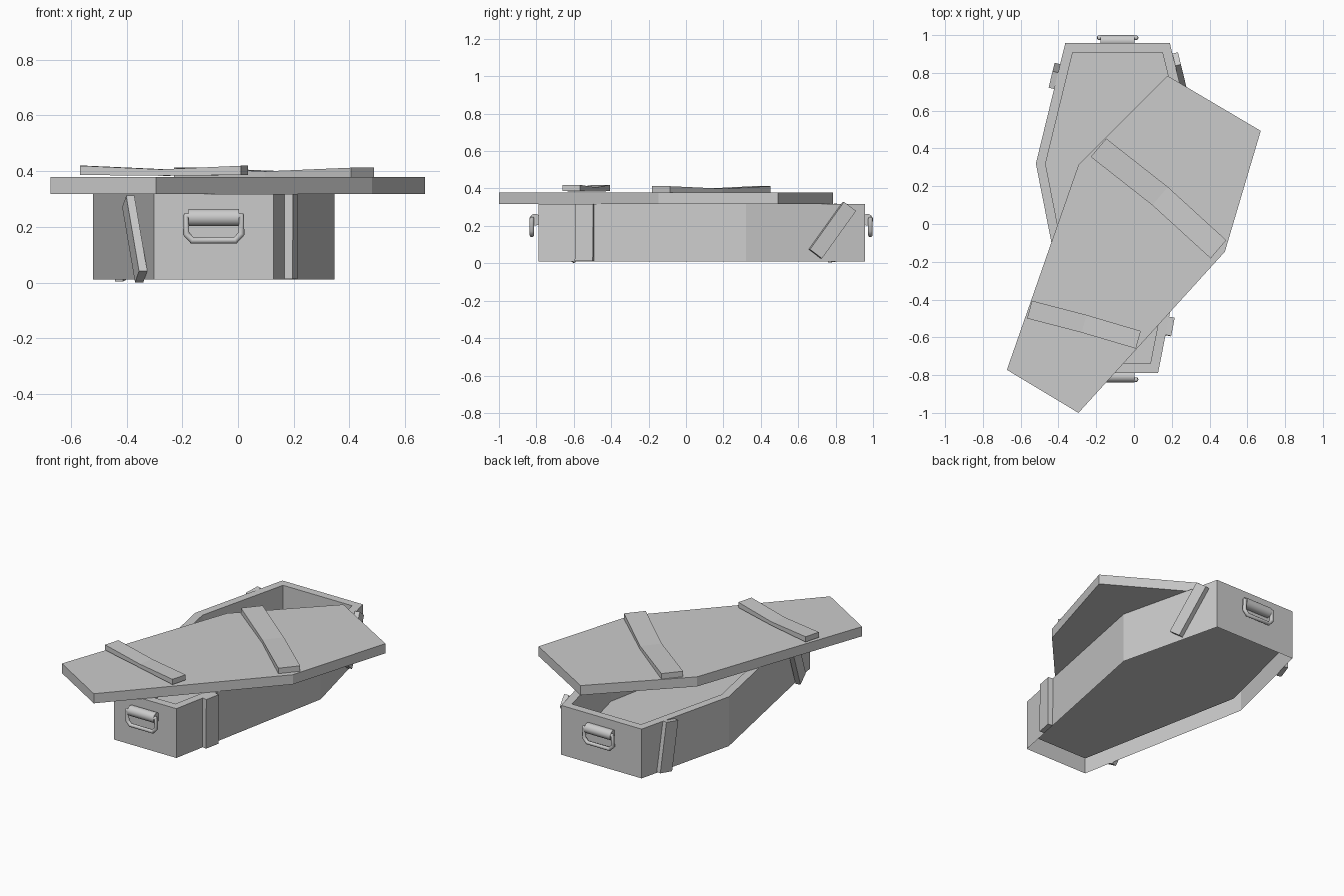
import bpy, bmesh, math
from mathutils import Vector

cube = bpy.data.objects.get("Cube")
if cube:
    bpy.data.objects.remove(cube, do_unlink=True)

grey = bpy.data.materials.new("plain grey")
grey.use_nodes = True
grey.diffuse_color = (0.6, 0.6, 0.6, 1)
grey.node_tree.nodes["Principled BSDF"].inputs["Base Color"].default_value = (0.6, 0.6, 0.6, 1)


def finish(name, bm):
    bmesh.ops.recalc_face_normals(bm, faces=bm.faces)
    mesh = bpy.data.meshes.new(name)
    bm.to_mesh(mesh)
    bm.free()
    mesh.materials.append(grey)
    obj = bpy.data.objects.new(name, mesh)
    bpy.context.collection.objects.link(obj)
    return obj


def smooth(obj):
    bpy.ops.object.select_all(action='DESELECT')
    obj.select_set(True)
    bpy.context.view_layer.objects.active = obj
    bpy.ops.object.shade_smooth_by_angle(angle=math.radians(60))


def plank(name, points, normal, width, thicks):
    """Board swept through points, its underside resting on them."""
    points = [Vector(p) for p in points]
    normal = Vector(normal).normalized()
    side = (points[-1] - points[0]).cross(normal).normalized() * width / 2
    bm = bmesh.new()
    rings = [[bm.verts.new(p + o) for o in
              (-side, side, side + normal * t, -side + normal * t)]
             for p, t in zip(points, thicks)]
    for a, b in zip(rings, rings[1:]):
        for i in range(4):
            j = (i + 1) % 4
            bm.faces.new((a[i], a[j], b[j], b[i]))
    bm.faces.new(rings[0])
    bm.faces.new(rings[-1])
    return finish(name, bm)


# Coffin body: outer walls, rim, inner walls and raised floor, open underneath
MID_X = -0.087
BACK_Y, WIDE_Y, FRONT_Y = 0.957, 0.32, -0.789
BACK_W, WIDE_W, FRONT_W = 0.277, 0.4325, 0.2145
half = [(BACK_W, BACK_Y), (WIDE_W, WIDE_Y), (FRONT_W, FRONT_Y)]
outline = [(MID_X + w, y) for w, y in half] + [(MID_X - w, y) for w, y in reversed(half)]
outline.reverse()
TOP, BOTTOM, FLOOR = 0.317, 0.01, 0.07

bm = bmesh.new()
rim = bm.faces.new([bm.verts.new((x, y, TOP)) for x, y in outline])
walls = bmesh.ops.extrude_edge_only(bm, edges=rim.edges[:])
for v in walls["geom"]:
    if isinstance(v, bmesh.types.BMVert):
        v.co.z = BOTTOM
bmesh.ops.inset_region(bm, faces=[rim], thickness=0.05, use_even_offset=True,
                       use_boundary=True)
floor = bmesh.ops.extrude_discrete_faces(bm, faces=[rim])["faces"][0]
for v in floor.verts:
    v.co.z = FLOOR
finish("coffin_body", bm)

# Skewed lid
LID_LOW, LID_HIGH = 0.318, 0.378
lid = [(0.177, 0.785), (0.671, 0.493), (0.481, -0.147),
       (-0.294, -1.0), (-0.673, -0.772), (-0.294, 0.313)]
bm = bmesh.new()
under = bm.faces.new([bm.verts.new((x, y, LID_LOW)) for x, y in lid])
upper = bmesh.ops.extrude_face_region(bm, geom=[under], use_keep_orig=True)
for v in upper["geom"]:
    if isinstance(v, bmesh.types.BMVert):
        v.co.z = LID_HIGH
finish("lid", bm)

# Boards across the lid, worn down in the middle
plank("lid_board_wide", [(-0.188, 0.404, 0.378), (0.138, 0.148, 0.378), (0.447, -0.134, 0.378)],
      (0, 0, 1), 0.127, (0.034, 0.021, 0.034))
plank("lid_board_narrow", [(-0.553, -0.453, 0.386), (-0.265, -0.528, 0.383), (0.023, -0.613, 0.386)],
      (0, 0, 1), 0.097, (0.033, 0.023, 0.033))


# Boards nailed to the side walls; lean tips the top away from the wall
def side_board(name, sign, bottom, top, width, lean=0):
    (w0, y0), (w1, y1) = (half[0], half[1]) if bottom[0] > WIDE_Y else (half[1], half[2])

    def on_wall(y, z):
        return Vector((MID_X + sign * (w0 + (w1 - w0) * (y - y0) / (y1 - y0)), y, z))
    normal = Vector((sign * (y0 - y1), w1 - w0, 0)).normalized()
    plank(name, [on_wall(*bottom), on_wall(*top) + normal * lean], normal, width, (0.03, 0.03))


side_board("left_front_board", 1, (-0.541, 0.012), (-0.539, 0.317), 0.098)
side_board("left_back_board", 1, (0.688, 0.05), (0.87, 0.304), 0.082)
side_board("right_front_board", -1, (-0.63, 0.021), (-0.485, 0.291), 0.085, lean=0.018)
side_board("right_back_board", -1, (0.803, 0.01), (0.758, 0.313), 0.09)


# Handles: a fat barrel with a hanging ring
def handle(name, wall_y, out):
    bm = bmesh.new()
    bmesh.ops.create_cone(bm, cap_ends=True, segments=24, radius1=0.031, radius2=0.031, depth=0.18)
    for v in bm.verts:
        x, y, z = v.co
        v.co = (MID_X + z, wall_y + out * 0.012 + y, 0.233 + x)
    smooth(finish(name + "_barrel", bm))

    curve = bpy.data.curves.new(name + "_ring", 'CURVE')
    curve.dimensions = '3D'
    curve.bevel_depth = 0.012
    curve.bevel_resolution = 4
    curve.use_fill_caps = True
    arm = [(0.07, 0.239), (0.099, 0.239), (0.099, 0.175), (0.077, 0.151)]
    path = arm + [(-x, z) for x, z in reversed(arm)]
    spline = curve.splines.new('POLY')
    spline.points.add(len(path) - 1)
    for p, (x, z) in zip(spline.points, path):
        p.co = (MID_X + x, wall_y + out * 0.029, z, 1)
    curve.materials.append(grey)
    ring = bpy.data.objects.new(name + "_ring", curve)
    bpy.context.collection.objects.link(ring)
    bpy.ops.object.select_all(action='DESELECT')
    ring.select_set(True)
    bpy.context.view_layer.objects.active = ring
    bpy.ops.object.convert(target='MESH')
    smooth(bpy.context.view_layer.objects.active)


handle("front_handle", FRONT_Y - 0.006, -1)
handle("back_handle", BACK_Y, 1)
